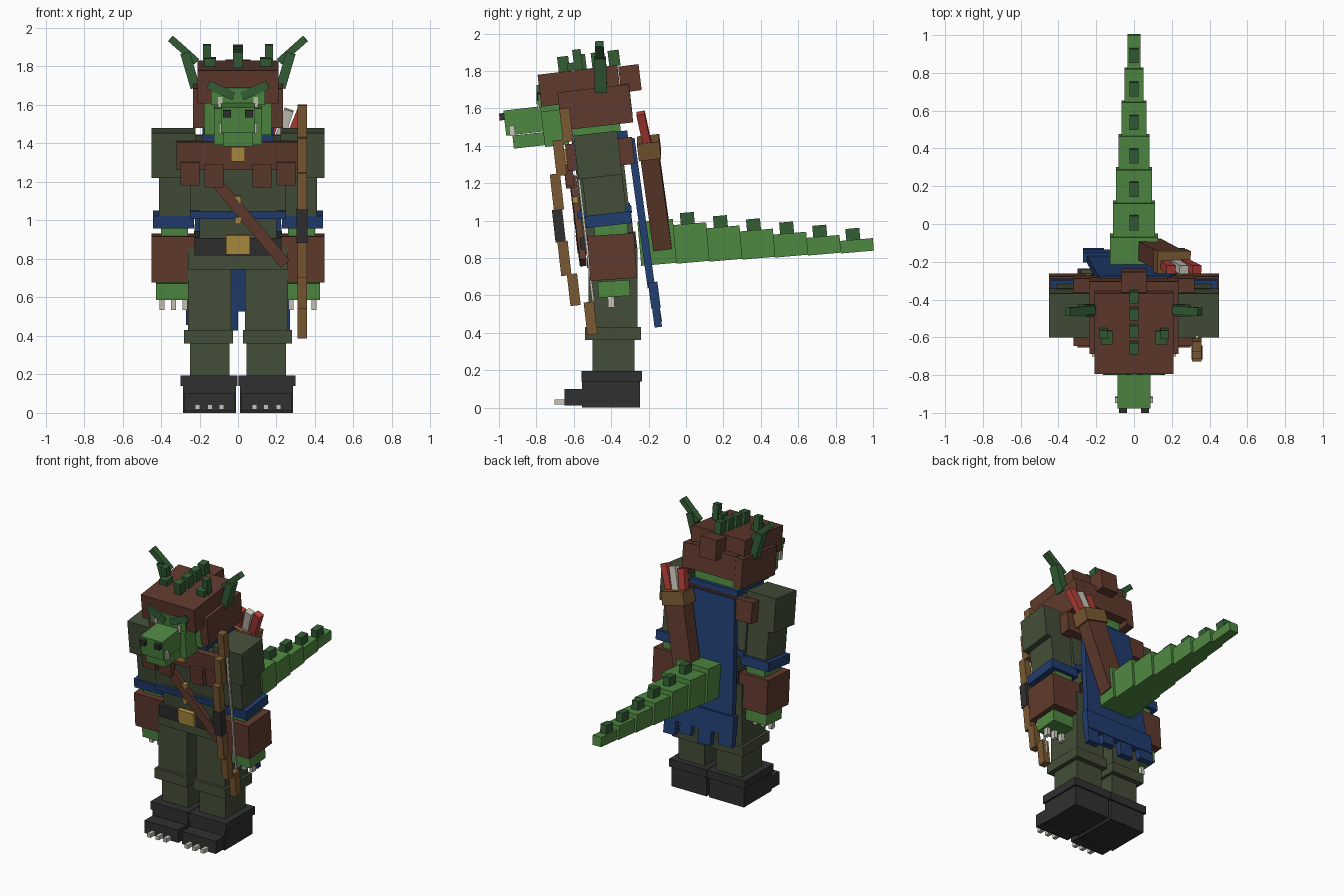
import bpy, math
from mathutils import Matrix, Vector

if "Cube" in bpy.data.objects:
    bpy.data.objects.remove(bpy.data.objects["Cube"])


def material(name, hexcol):
    lin = []
    for i in (0, 2, 4):
        c = int(hexcol[i:i + 2], 16) / 255
        lin.append(c / 12.92 if c <= 0.04045 else ((c + 0.055) / 1.055) ** 2.4)
    m = bpy.data.materials.new(name)
    m.diffuse_color = (*lin, 1)
    m.use_nodes = True
    m.node_tree.nodes["Principled BSDF"].inputs["Base Color"].default_value = m.diffuse_color
    return m


olive = material("olive cloth", "444E38")
brown = material("brown leather", "603A2D")
skin = material("green scales", "4F8842")
horn = material("dark green horn", "335D35")
blue = material("blue cloth", "213D70")
black = material("black leather", "303030")
gold = material("gold metal", "B09040")
tan = material("light wood", "7A5933")
red = material("red feather", "B23E38")
bone = material("bone white", "C8C4B8")

CUBE = [(x, y, z) for x in (-.5, .5) for y in (-.5, .5) for z in (-.5, .5)]
FACES = [(0, 1, 3, 2), (4, 6, 7, 5), (0, 4, 5, 1), (2, 3, 7, 6), (0, 2, 6, 4), (1, 5, 7, 3)]
LEAN = 6.5  # forward lean of the upper body, degrees


def solid(name, mat, matrix, size, top=1.0):
    """Box with an optional taper in x towards its top."""
    pts = []
    for x, y, z in CUBE:
        k = top if z > 0 else 1
        pts.append(matrix @ Vector((x * size[0] * k, y * size[1], z * size[2])))
    me = bpy.data.meshes.new(name)
    me.from_pydata(pts, [], FACES)
    me.materials.append(mat)
    ob = bpy.data.objects.new(name, me)
    bpy.context.collection.objects.link(ob)
    return ob


def box(name, mat, c, s, lean=0.0, mirror=False, top=1.0):
    for sx in ((1, -1) if mirror else (1,)):
        m = Matrix.Translation((c[0] * sx, c[1], c[2])) @ Matrix.Rotation(math.radians(lean), 4, 'X')
        solid(name, mat, m, s, top)


def beam(name, mat, p0, p1, w, d, mirror=False, top=1.0):
    for sx in ((1, -1) if mirror else (1,)):
        a, b = Vector((p0[0] * sx, *p0[1:])), Vector((p1[0] * sx, *p1[1:]))
        z = (b - a).normalized()
        x = Vector((0, 1, 0)).cross(z).normalized()
        y = z.cross(x)
        m = Matrix((x, y, z)).transposed().to_4x4()
        m.translation = (a + b) / 2
        solid(name, mat, m, (w, d, (b - a).length), top)


# boots, toes and claws
box("boot", black, (.1475, -.40, .07), (.275, .31, .14), mirror=True)
box("boot_cuff", black, (.15, -.3975, .167), (.296, .325, .055), mirror=True)
box("boot_toe", black, (.1475, -.60, .055), (.265, .10, .09), mirror=True)
for x in (.085, .145, .21):
    box("toe_claw", bone, (x, -.67, .03), (.027, .065, .027), mirror=True)

# legs and hips
box("shin", olive, (.1475, -.387, .28), (.205, .225, .19), mirror=True)
box("knee_cuff", olive, (.1525, -.39, .395), (.255, .30, .07), mirror=True)
box("thigh", olive, (.148, -.39, .59), (.225, .26, .34), mirror=True)
box("hips", olive, (0, -.395, .80), (.52, .27, .11))

# torso
box("belly", olive, (0, -.42, .96), (.40, .27, .24), LEAN)
box("belt", black, (0, -.415, .88), (.45, .30, .09), LEAN)
box("buckle", gold, (0, -.57, .875), (.126, .03, .1), LEAN)
box("waist_trim", blue, (0, -.435, 1.045), (.50, .29, .04), LEAN)
box("chest", olive, (0, -.455, 1.24), (.50, .26, .38), LEAN)
for y, z in ((-.592, 1.11), (-.585, 1.0)):
    box("button", gold, (0, y, z), (.03, .03, .035), LEAN)
box("mantle", brown, (0, -.46, 1.355), (.64, .36, .145), LEAN)
for x in (.125, .25):
    box("mantle_flap", brown, (x, -.625, 1.245 - (.25 - x) * .1), (.1, .045, .12), LEAN, True)
box("mantle_clasp", gold, (0, -.645, 1.345), (.072, .03, .075), LEAN)
box("collar", blue, (0, -.46, 1.435), (.37, .30, .06), LEAN)
beam("chest_strap", brown, (-.13, -.605, 1.22), (.245, -.55, .775), .06, .035)

# arms
box("shoulder", olive, (.335, -.472, 1.35), (.23, .235, .235), LEAN, True)
box("upper_arm", olive, (.315, -.437, 1.135), (.19, .215, .22), LEAN, True)
box("arm_band", blue, (.335, -.415, 1.005), (.215, .245, .065), LEAN, True)
box("forearm", skin, (.33, -.40, .94), (.14, .18, .08), 4, True)
box("bracer", brown, (.335, -.395, .805), (.23, .25, .24), 4, True)
box("hand", skin, (.3325, -.385, .635), (.185, .17, .085), 4, True)
for x in (.275, .335, .395):
    box("finger_claw", bone, (x, -.40, .565), (.025, .035, .06), 4, True)

# head
box("neck", skin, (0, -.46, 1.45), (.24, .22, .12), LEAN)
box("head", skin, (0, -.51, 1.57), (.35, .30, .22), LEAN)
box("cheek", skin, (0, -.70, 1.495), (.25, .13, .19), LEAN)
box("snout", skin, (0, -.80, 1.54), (.175, .34, .135), LEAN)
box("jaw", skin, (0, -.785, 1.435), (.155, .28, .07), LEAN)
box("nostril", black, (.058, -.983, 1.555), (.042, .03, .038), LEAN, True)
box("fang", bone, (.09, -.93, 1.48), (.02, .03, .055), LEAN, True)
box("face_plate", skin, (0, -.783, 1.645), (.28, .015, .09), LEAN)
box("eye", bone, (.092, -.787, 1.615), (.022, .015, .055), LEAN, True)
beam("brow", horn, (.02, -.788, 1.645), (.155, -.79, 1.705), .045, .02, True)

# helmet
box("helmet_top", brown, (0, -.57, 1.72), (.42, .43, .172), 7)
box("helmet_side", brown, (.205, -.485, 1.605), (.06, .385, .205), LEAN, True)
box("helmet_back", brown, (0, -.325, 1.645), (.36, .06, .17), LEAN)
box("helmet_knot", brown, (0, -.30, 1.76), (.13, .11, .14), 7)
beam("horn_base", horn, (.222, -.455, 1.69), (.275, -.46, 1.87), .05, .065, True)
beam("horn_tip", horn, (.215, -.455, 1.825), (.35, -.465, 1.945), .038, .045, True)
box("brow_spike", horn, (.162, -.58, 1.86), (.042, .045, .11), 7, True)
box("brow_spike_base", horn, (.145, -.60, 1.825), (.06, .07, .04), 7, True)
for i in range(4):
    y = -.655 + i * .09
    box("crest_spike", horn, (0, y, 1.835 + i * .011), (.05, .06, .085), 7)

# tail with back spikes
for i in range(7):
    y0 = -.25 if i == 0 else -.06 + (i - 1) * .177
    y1 = -.06 + i * .177
    h = .235 - .028 * i
    zc = .883 - .003 * i
    box("tail_segment", skin, (0, (y0 + y1) / 2, zc), (.255 - .031 * i, y1 - y0, h), 5)
    if i:
        box("tail_spike", horn, (0, y1 - .16 + .06 - .01, zc + h / 2 + .027), (.048, .075, .065), 5)

# cape: panel, lower hem and torn strips
beam("cape", blue, (0, -.185, .64), (0, -.295, 1.44), .50, .04, top=.76)
beam("cape_hem", blue, (0, -.16, .53), (0, -.178, .67), .54, .05)
for x, w, low in ((-.215, .11, .46), (-.05, .10, .43), (.10, .09, .46), (.225, .09, .43)):
    beam("cape_strip", blue, (x, -.148, low), (x, -.165, .56), w, .04)

# quiver with three arrows
beam("quiver", brown, (.065, -.125, .86), (.195, -.195, 1.36), .15, .10)
beam("quiver_rim", tan, (.19, -.192, 1.345), (.212, -.203, 1.435), .18, .12)
for dx, m in ((-.055, red), (0, bone), (.055, red)):
    beam("arrow_feather", m, (.215 + dx, -.21, 1.42), (.265 + dx * 1.25, -.243, 1.575), .05, .045)

# bow: stepped limbs, grip and string
limbs = [(-.64, 1.6, 1.42), (-.675, 1.43, 1.24), (-.69, 1.25, 1.055), (-.68, 1.06, .885),
         (-.65, .89, .705), (-.60, .715, .545), (-.51, .565, .39)]
for i, (y, z1, z0) in enumerate(limbs):
    grip = i == 3
    box("bow_grip" if grip else "bow_limb", black if grip else tan, (.333, y, (z0 + z1) / 2),
        (.058 if grip else .05, .055, z1 - z0), LEAN)
beam("bow_string", bone, (.333, -.60, 1.46), (.333, -.485, .47), .012, .012)
